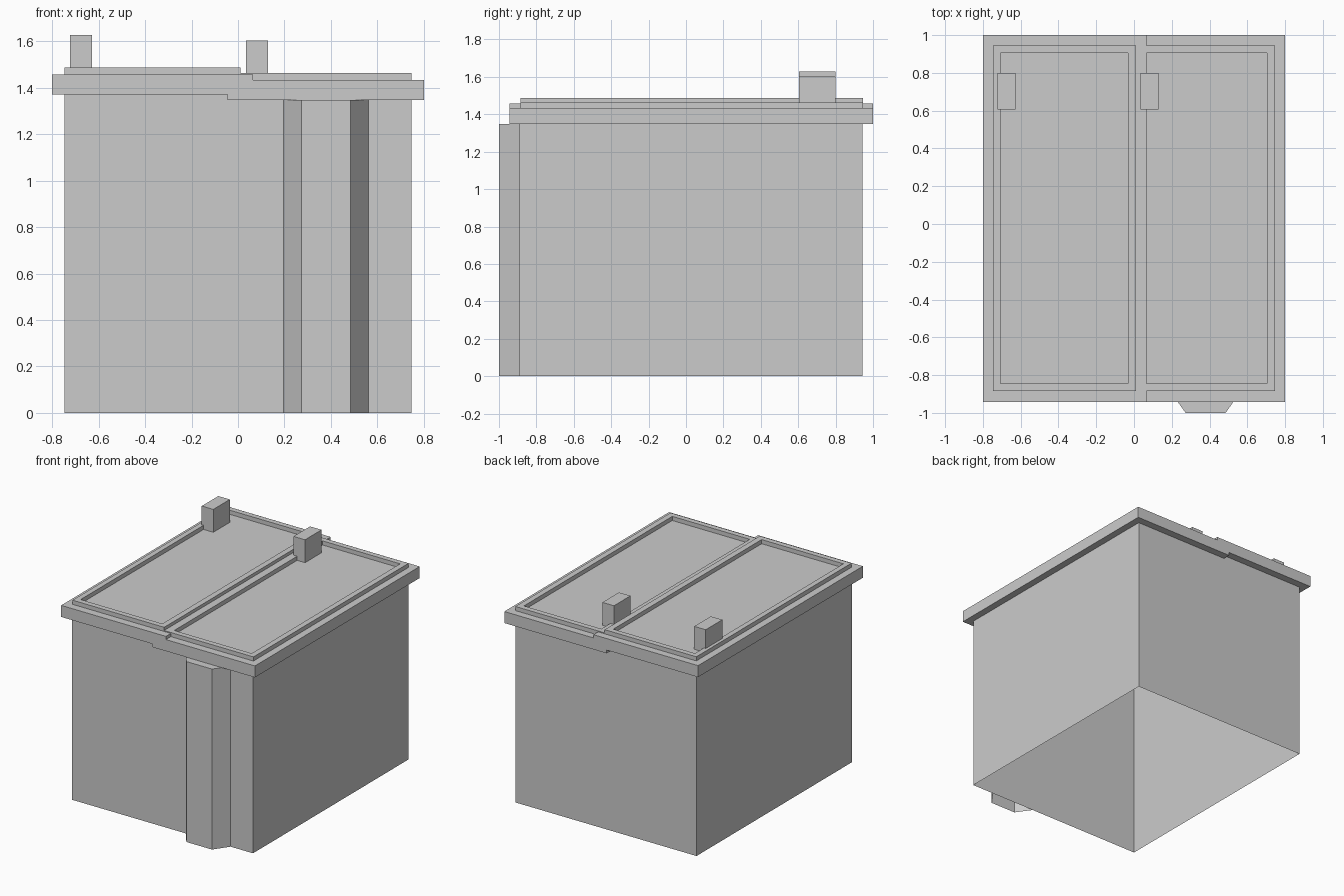
import bpy
from mathutils import Vector

cube = bpy.data.objects.get("Cube")
if cube:
    bpy.data.objects.remove(cube, do_unlink=True)

grey = bpy.data.materials.new("plain_grey")
grey.use_nodes = True
GREY = (0.6, 0.6, 0.6, 1)
grey.diffuse_color = GREY
grey.node_tree.nodes["Principled BSDF"].inputs["Base Color"].default_value = GREY


def add_object(name, verts, faces):
    mesh = bpy.data.meshes.new(name)
    mesh.from_pydata(verts, [], faces)
    mesh.materials.append(grey)
    obj = bpy.data.objects.new(name, mesh)
    bpy.context.collection.objects.link(obj)
    return obj


def prism(name, profile, start, end, axis="z", bottom=True, top=True):
    """Extrude a counter-clockwise profile along z (xy profile) or y (xz profile)."""
    def place(p, d):
        return Vector((p[0], p[1], d)) if axis == "z" else Vector((p[0], d, p[1]))
    n = len(profile)
    verts = [place(p, d) for d in (start, end) for p in profile]
    faces = [(i, (i + 1) % n, n + (i + 1) % n, n + i) for i in range(n)]
    if bottom:
        faces.append(tuple(reversed(range(n))))
    if top:
        faces.append(tuple(range(n, 2 * n)))
    if axis == "y":
        faces = [f[::-1] for f in faces]
    return add_object(name, verts, faces)


def rect(x0, x1, y0, y1):
    return [(x0, y0), (x1, y0), (x1, y1), (x0, y1)]


def frame(name, outer, inner, z0, z1):
    """Rectangular rim with a square section."""
    loops = [(outer, z0), (outer, z1), (inner, z1), (inner, z0)]
    verts = [(x, y, z) for loop, z in loops for x, y in loop]
    faces = []
    for k in range(4):
        a, b = 4 * k, 4 * ((k + 1) % 4)
        for i in range(4):
            j = (i + 1) % 4
            faces.append((a + i, a + j, b + j, b + i))
    return add_object(name, verts, faces)


# Heights of the two lid halves: the left-hand half sits one step higher
LOW, THICK, RIM, STEP = 1.347, 0.086, 0.031, 0.024
HIGH = LOW + STEP
low_top, high_top = LOW + THICK, HIGH + THICK

# Thin-walled body, open underneath
prism("body_walls", rect(-0.747, 0.747, -0.89, 0.943), 0, HIGH,
      bottom=False, top=False)

# Hollow tapered post on the front wall
prism("front_post", [(0.195, -0.89), (0.273, -1), (0.485, -1), (0.562, -0.89)],
      0, LOW, bottom=False)

# Stepped lid slab
prism("lid_slab", [(-0.8, HIGH), (-0.045, HIGH), (-0.045, LOW), (0.8, LOW),
                   (0.8, low_top), (0.065, low_top), (0.065, high_top),
                   (-0.8, high_top)], -0.943, 1, axis="y")

# Raised rim and handle on each lid half
for side, top, outer_x, inner_x, handle_x, handle_top in (
        ("high", high_top, (-0.747, 0.01), (-0.708, -0.033), (-0.723, -0.628), 1.628),
        ("low", low_top, (0.01, 0.747), (0.065, 0.705), (0.035, 0.13), 1.604)):
    frame(side + "_lid_rim", rect(*outer_x, -0.885, 0.945),
          rect(*inner_x, -0.845, 0.905), top, top + RIM)
    prism(side + "_lid_handle", rect(*handle_x, 0.605, 0.8), top, handle_top)
